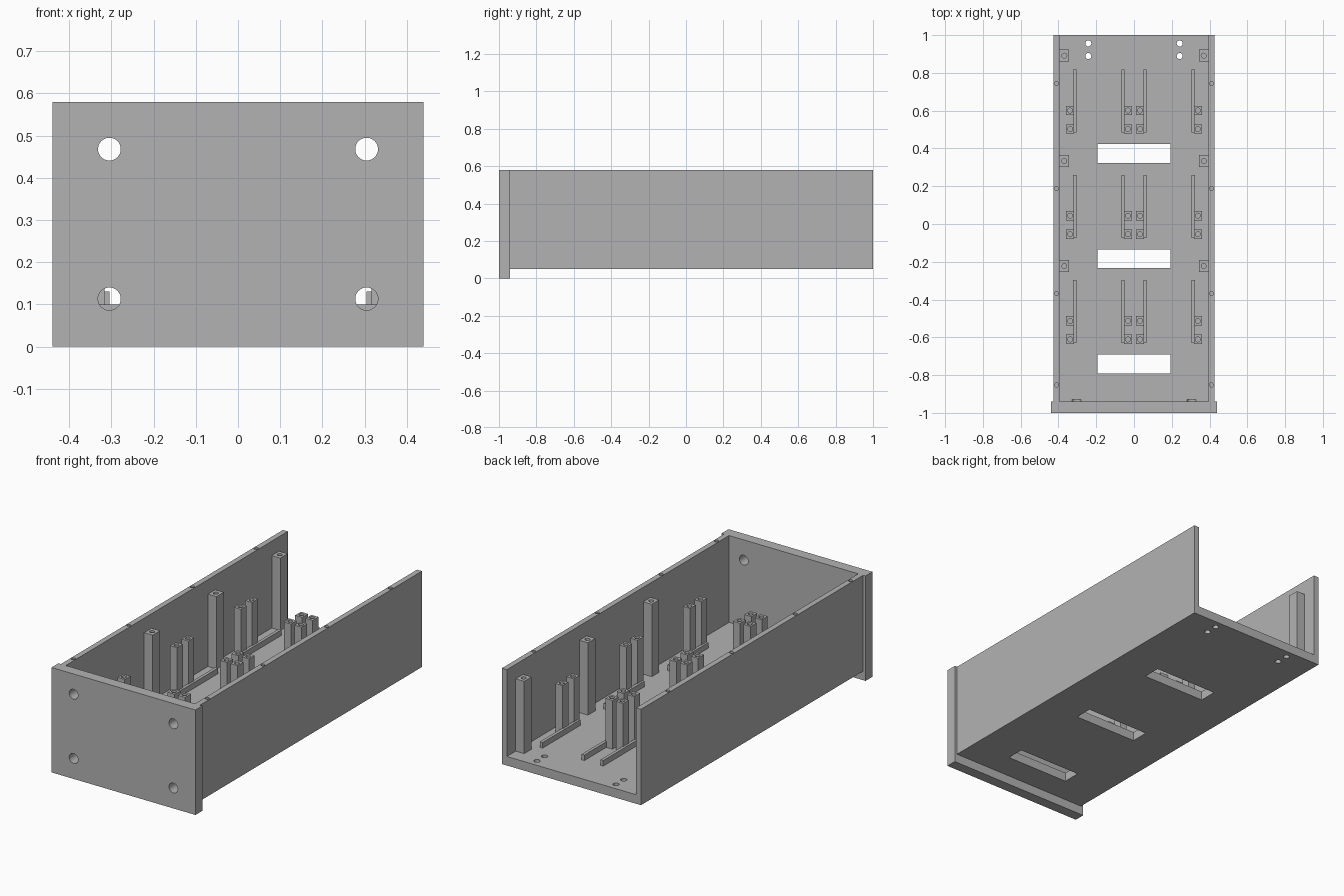
import bpy
import bmesh
from math import pi
from mathutils import Matrix, Vector

cube = bpy.data.objects.get("Cube")
if cube:
    bpy.data.objects.remove(cube, do_unlink=True)

grey = bpy.data.materials.new("plain grey")
grey.use_nodes = True
colour = (0.45, 0.45, 0.45, 1)
grey.diffuse_color = colour
grey.node_tree.nodes["Principled BSDF"].inputs["Base Color"].default_value = colour


def add_box(bm, x, y, z):
    """Box spanning the given (low, high) ranges."""
    spans = (x, y, z)
    centre = Vector([(a + b) / 2 for a, b in spans])
    size = [abs(b - a) for a, b in spans]
    bmesh.ops.create_cube(bm, size=1, matrix=Matrix.Translation(centre) @ Matrix.Diagonal((*size, 1)))


def add_rod(bm, centre, radius, length, along_y=False):
    """Cylinder along z, or along y."""
    turn = Matrix.Rotation(pi / 2, 4, "X") if along_y else Matrix.Identity(4)
    bmesh.ops.create_cone(bm, cap_ends=True, segments=32, radius1=radius, radius2=radius,
                          depth=length, matrix=Matrix.Translation(centre) @ turn)


def make_object(name, bm):
    bmesh.ops.recalc_face_normals(bm, faces=bm.faces)
    mesh = bpy.data.meshes.new(name)
    bm.to_mesh(mesh)
    bm.free()
    mesh.materials.append(grey)
    obj = bpy.data.objects.new(name, mesh)
    bpy.context.collection.objects.link(obj)
    return obj


def cut(obj, bm):
    """Subtract the cutter mesh from the object."""
    cutter = make_object("cutter", bm)
    cutter.hide_render = True
    mod = obj.modifiers.new("cut", "BOOLEAN")
    mod.operation, mod.solver, mod.object = "DIFFERENCE", "EXACT", cutter
    bpy.context.view_layer.update()
    result = bpy.data.meshes.new_from_object(obj.evaluated_get(bpy.context.evaluated_depsgraph_get()))
    obj.modifiers.clear()
    obj.data = result
    bpy.data.objects.remove(cutter, do_unlink=True)


SIDES = (-1, 1)
ROWS = [0, -0.557, -1.114]
BASE, FLOOR, TOP = 0.05, 0.10, 0.58
FRONT = -0.94
OUT, INN = 0.425, 0.395


def panel_holes():
    bm = bmesh.new()
    for s in SIDES:
        for z in (0.113, 0.468):
            add_rod(bm, (s * 0.305, -0.983, z), 0.027, 0.11, along_y=True)
    return bm


# Front panel with four screw holes
bm = bmesh.new()
add_box(bm, (-0.44, 0.44), (-1, FRONT), (0, TOP))
cut(make_object("front_panel", bm), panel_holes())

# Tray: floor and side walls as one U-shaped profile
bm = bmesh.new()
half = [(OUT, BASE), (OUT, TOP), (INN, TOP), (INN, FLOOR)]
profile = half + [(-x, z) for x, z in reversed(half)]
face = bm.faces.new([bm.verts.new((x, FRONT, z)) for x, z in profile])
ext = bmesh.ops.extrude_face_region(bm, geom=[face])["geom"]
bmesh.ops.translate(bm, vec=(0, 1 - FRONT, 0),
                    verts=[v for v in ext if isinstance(v, bmesh.types.BMVert)])
tray = make_object("tray", bm)

# Tray openings: cable slots, floor holes, wall-top screw holes, panel hole notches
bm = panel_holes()
for row in ROWS:
    add_box(bm, (-0.193, 0.193), (0.323 + row, 0.423 + row), (0, 0.2))
for s in SIDES:
    for y in (0.889, 0.956):
        add_rod(bm, (s * 0.242, y, BASE), 0.016, 0.2)
    for y in (0.744, 0.188, -0.368, -0.852):
        add_rod(bm, (s * 0.41, y, TOP), 0.011, 0.12)
cut(tray, bm)

# Guide rails on the floor
bm = bmesh.new()
for row in ROWS:
    for s in SIDES:
        for x in (0.049, 0.305):
            add_box(bm, (s * x, s * (x + 0.017)), (0.484 + row, 0.817 + row), (FLOOR, 0.131))
make_object("guide_rails", bm)


# Square posts with blind screw holes in their tops
def make_posts(name, places, width, depth, top, radius):
    posts, holes = bmesh.new(), bmesh.new()
    for row in ROWS:
        for s in SIDES:
            for x, y in places:
                cx, cy = s * x, y + row
                add_box(posts, (cx - width / 2, cx + width / 2),
                        (cy - depth / 2, cy + depth / 2), (FLOOR, top))
                add_rod(holes, (cx, cy, top), radius, 0.12)
    cut(make_object(name, posts), holes)


make_posts("tall_posts", [(0.369, 0.891)], 0.052, 0.064, 0.50, 0.013)
make_posts("short_posts", [(x, y) for x in (0.032, 0.338) for y in (0.503, 0.601)],
           0.043, 0.05, 0.37, 0.013)
